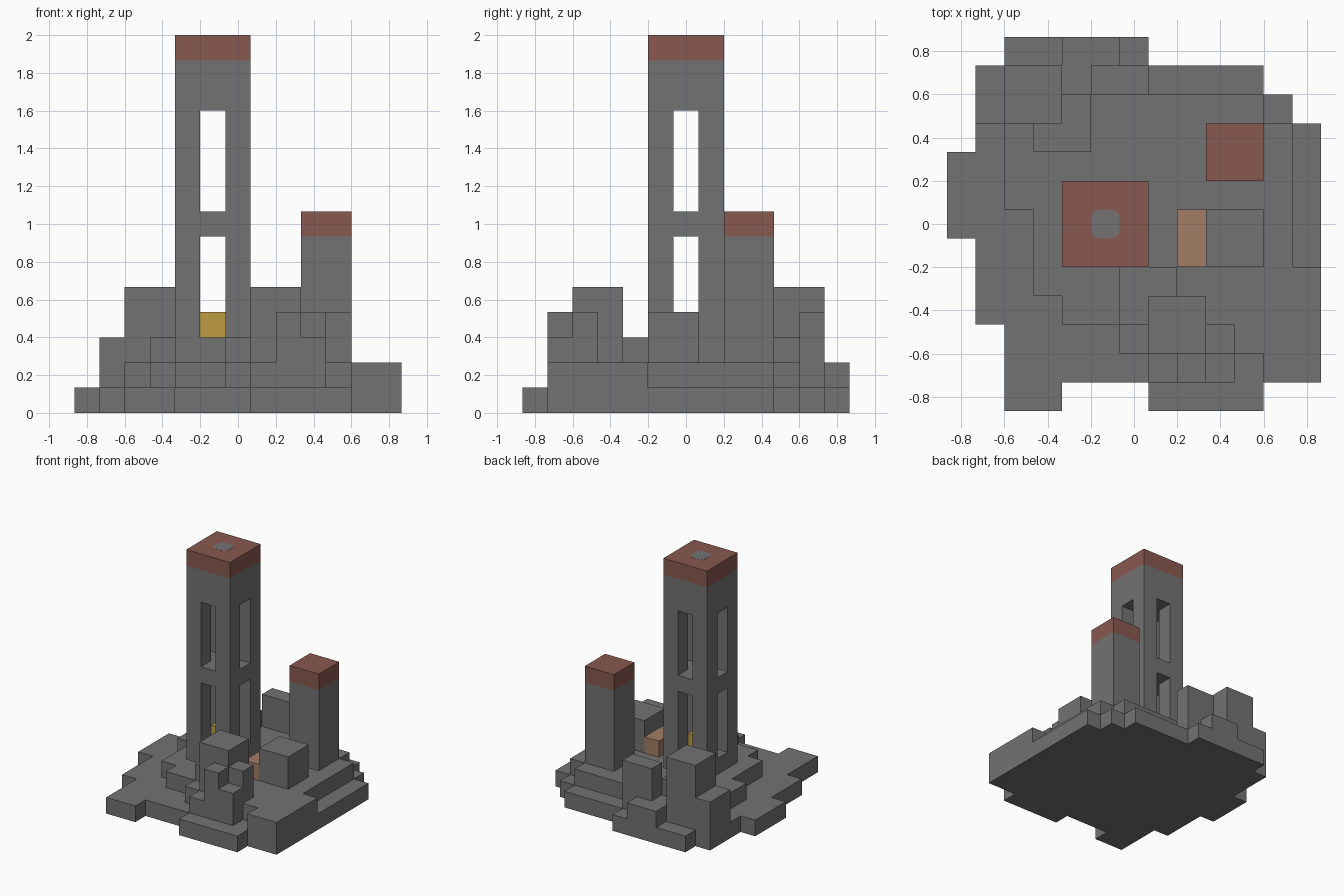
import bpy, bmesh, math
from mathutils import Vector

if "Cube" in bpy.data.objects:
    bpy.data.objects.remove(bpy.data.objects["Cube"])

U = 2 / 15          # size of one block
HALF = 6.5          # plan is 13 x 13 blocks


def material(name, rgb):
    m = bpy.data.materials.new(name)
    m.diffuse_color = (*rgb, 1)
    m.use_nodes = True
    m.node_tree.nodes["Principled BSDF"].inputs["Base Color"].default_value = m.diffuse_color
    return m


stone = material("grey stone", (0.17, 0.17, 0.17))
brick = material("red brick", (0.25, 0.10, 0.08))
clay = material("orange clay", (0.36, 0.21, 0.13))
gold = material("gold", (0.52, 0.33, 0.055))


def cells(*boxes):
    """Block cells filled by boxes given as x0, x1, y0, y1, z0, z1."""
    return {(x, y, z) for a, b, c, d, e, f in boxes
            for x in range(a, b) for y in range(c, d) for z in range(e, f)}


parts = []

# Stepped ground: lower terrace
parts.append(("lower_terrace", stone, cells(
    (2, 7, 12, 13, 0, 1), (1, 11, 11, 12, 0, 1), (1, 12, 10, 11, 0, 1),
    (1, 13, 9, 10, 0, 1), (0, 13, 6, 9, 0, 1), (1, 13, 3, 6, 0, 1),
    (2, 13, 1, 3, 0, 1), (2, 4, 0, 1, 0, 1), (7, 11, 0, 1, 0, 1))))

# Upper terrace
parts.append(("upper_terrace", stone, cells(
    (2, 12, 7, 10, 1, 2), (4, 11, 10, 11, 1, 2), (4, 5, 11, 12, 1, 2),
    (4, 6, 12, 13, 1, 2), (3, 12, 4, 7, 1, 2), (4, 12, 3, 4, 1, 2),
    (12, 13, 1, 5, 1, 2), (6, 12, 2, 3, 1, 2), (11, 12, 1, 2, 1, 2),
    (7, 8, 1, 2, 1, 2))))

# Rubble blocks around the yard
parts.append(("front_rubble", stone, cells(
    (6, 8, 4, 5, 2, 3), (6, 7, 3, 4, 2, 3), (7, 9, 2, 4, 2, 5),
    (8, 9, 1, 2, 1, 4), (9, 10, 1, 2, 1, 3), (9, 10, 2, 3, 2, 4))))
parts.append(("back_left_rubble", stone, cells(
    (2, 4, 10, 12, 1, 5), (1, 2, 10, 12, 1, 3),
    (3, 5, 9, 10, 2, 3), (4, 5, 10, 11, 2, 3))))
parts.append(("back_rubble", stone, cells((5, 7, 11, 12, 1, 4))))
parts.append(("shed", stone, cells((9, 11, 5, 7, 2, 4))))
parts.append(("clay_step", clay, cells((8, 9, 5, 7, 2, 3))))

# Tall tower with cross-shaped window openings
windows = cells(*[box for z0, z1 in ((3, 7), (8, 12))
                  for box in ((5, 6, 5, 8, z0, z1), (4, 7, 6, 7, z0, z1))])
parts.append(("tall_tower", stone, cells((4, 7, 5, 8, 2, 14)) - windows))
parts.append(("tall_tower_cap", brick, cells((4, 7, 5, 8, 14, 15))))
parts.append(("gold_block", gold, cells((5, 6, 6, 7, 3, 4))))

# Short tower
parts.append(("short_tower", stone, cells((9, 11, 8, 10, 2, 7))))
parts.append(("short_tower_cap", brick, cells((9, 11, 8, 10, 7, 8))))

solid = set().union(*[c for _, _, c in parts])


def add_object(name, bm, mat):
    me = bpy.data.meshes.new(name)
    bm.to_mesh(me)
    bm.free()
    me.materials.append(mat)
    bpy.context.collection.objects.link(bpy.data.objects.new(name, me))


def build_part(name, mat, part):
    """Skin the exposed sides of a part's cells and merge flat areas."""
    bm = bmesh.new()
    for cell in sorted(part):
        centre = Vector(cell) + Vector((0.5 - HALF, 0.5 - HALF, 0.5))
        for axis in range(3):
            for sign in (-1, 1):
                near = list(cell)
                near[axis] += sign
                if tuple(near) in solid:
                    continue
                n, u, v = Vector(), Vector(), Vector()
                n[axis] = sign / 2
                u[(axis + 1) % 3] = 0.5
                v[(axis + 2) % 3] = 0.5 * sign
                bm.faces.new([bm.verts.new((centre + n + a * u + b * v) * U)
                              for a, b in ((-1, -1), (1, -1), (1, 1), (-1, 1))])
    bmesh.ops.remove_doubles(bm, verts=bm.verts, dist=0.001)
    bmesh.ops.dissolve_limit(bm, angle_limit=math.radians(1),
                             verts=bm.verts, edges=bm.edges)
    add_object(name, bm, mat)


for part in parts:
    build_part(*part)

# Rounded grey vent plate on the tall tower cap
bm = bmesh.new()
r, h = 0.3, 0.5
ring = []
for k in range(4):
    cx, cy = ((1, 1), (-1, 1), (-1, -1), (1, -1))[k]
    for s in range(5):
        t = math.radians(90 * k + 22.5 * s)
        ring.append(bm.verts.new((
            (5.5 - HALF + cx * (h - r) + r * math.cos(t)) * U,
            (6.5 - HALF + cy * (h - r) + r * math.sin(t)) * U, 2.001)))
face = bm.faces.new(ring)
side = bmesh.ops.extrude_face_region(bm, geom=[face])
bmesh.ops.translate(bm, vec=(0, 0, -0.001),
                    verts=[g for g in side["geom"] if isinstance(g, bmesh.types.BMVert)])
bmesh.ops.recalc_face_normals(bm, faces=bm.faces)
add_object("roof_vent_plate", bm, stone)
